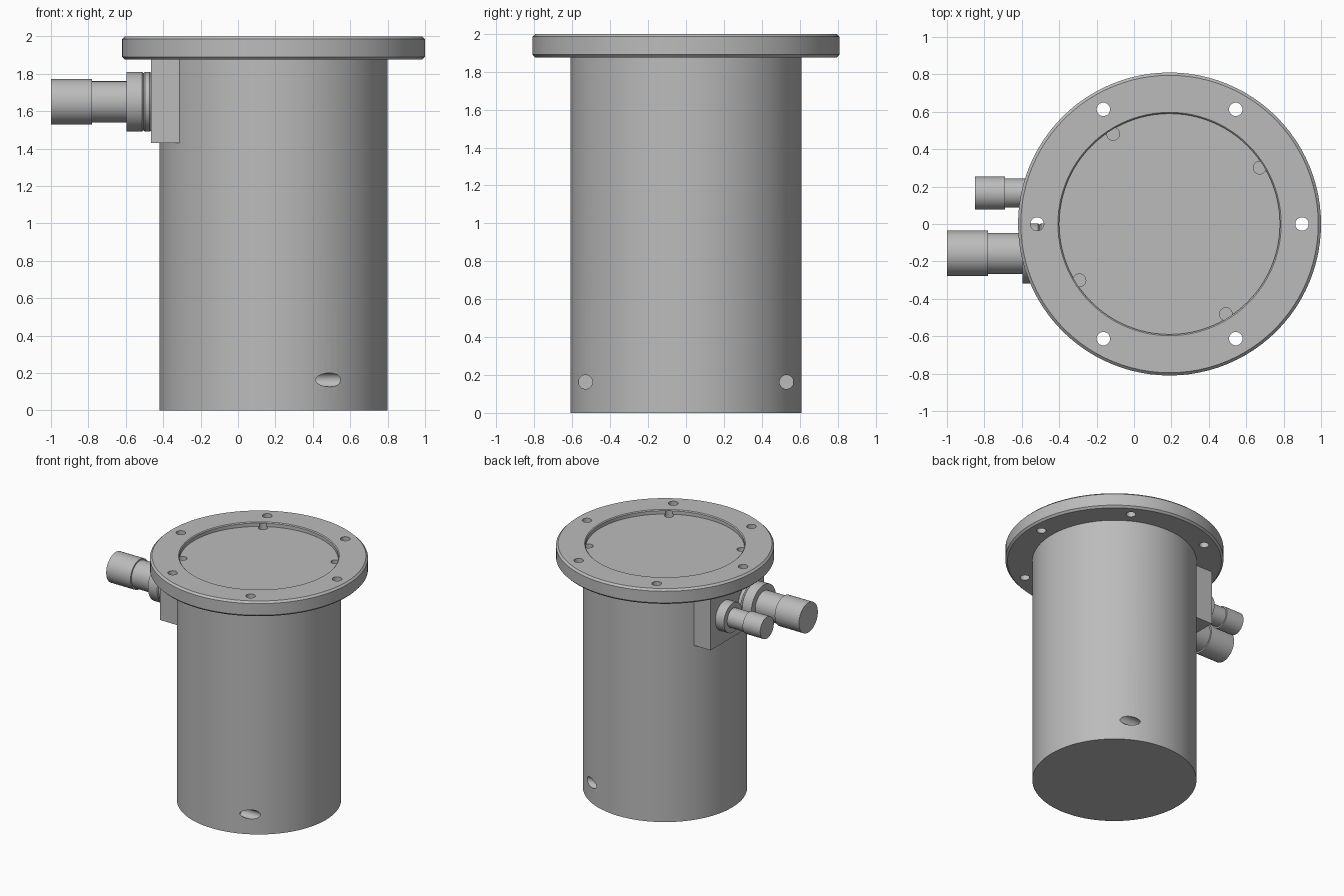
import bpy, bmesh, math
from mathutils import Matrix

cube = bpy.data.objects.get("Cube")
if cube:
    bpy.data.objects.remove(cube, do_unlink=True)

AXIS_X = 0.19          # centre line of the canister
PORT_Z = 1.65          # height of both connectors

metal = bpy.data.materials.new("grey_metal")
metal.use_nodes = True
metal.diffuse_color = (0.5, 0.5, 0.5, 1)
metal.node_tree.nodes["Principled BSDF"].inputs["Base Color"].default_value = (0.5, 0.5, 0.5, 1)


def finish(name, bm, matrix):
    bmesh.ops.recalc_face_normals(bm, faces=bm.faces)
    bm.transform(matrix)
    mesh = bpy.data.meshes.new(name)
    bm.to_mesh(mesh)
    bm.free()
    mesh.materials.append(metal)
    obj = bpy.data.objects.new(name, mesh)
    bpy.context.collection.objects.link(obj)
    return obj


def lathe(name, profile, matrix, steps=96):
    """Solid of revolution about z from (radius, height) points, capped at both ends."""
    bm = bmesh.new()
    rings = []
    for r, z in profile:
        rings.append([bm.verts.new((r * math.cos(a), r * math.sin(a), z))
                      for a in (2 * math.pi * i / steps for i in range(steps))])
    for low, high in zip(rings, rings[1:]):
        for i in range(steps):
            j = (i + 1) % steps
            bm.faces.new((low[i], low[j], high[j], high[i]))
    bm.faces.new(rings[0][::-1])
    bm.faces.new(rings[-1])
    return finish(name, bm, matrix)


def cut(target, cutters):
    """Subtract each cutter from the target, then discard it."""
    bpy.context.view_layer.objects.active = target
    for cutter in cutters:
        mod = target.modifiers.new("hole", 'BOOLEAN')
        mod.operation = 'DIFFERENCE'
        mod.solver = 'EXACT'
        mod.object = cutter
        bpy.ops.object.modifier_apply(modifier=mod.name)
        bpy.data.objects.remove(cutter, do_unlink=True)


def smooth(obj):
    bpy.ops.object.select_all(action='DESELECT')
    obj.select_set(True)
    bpy.context.view_layer.objects.active = obj
    bpy.ops.object.shade_smooth_by_angle(angle=math.radians(30))


def drill(radius, bottom, top, matrix):
    return lathe("drill", [(radius, bottom), (radius, top)], matrix, 32)


def on_circle(radius, degrees):
    a = math.radians(degrees)
    return Matrix.Translation((AXIS_X + radius * math.cos(a), radius * math.sin(a), 0))


centre = Matrix.Translation((AXIS_X, 0, 0))

# Main canister with two blind holes drilled sideways near the foot
body = lathe("canister_body", [(0.61, 0), (0.61, 1.88)], centre)
cut(body, [drill(0.037, 0.38, 0.9,
                 Matrix.Translation((0, y, 0.163)) @ Matrix.Rotation(math.pi / 2, 4, 'Y'))
           for y in (-0.53, 0.53)])

# Top flange with chamfered rim and sunken lid
flange = lathe("top_flange", [
    (0.795, 1.875), (0.81, 1.89), (0.81, 1.985), (0.795, 2.0),
    (0.597, 2.0), (0.59, 1.993), (0.59, 1.965)], centre)
bolt_holes = [drill(0.036, 1.8, 2.1, on_circle(0.708, 60 * k)) for k in range(6)]
lid_holes = [drill(0.034, 1.92, 1.99, on_circle(0.568, 32 + 90 * k)) for k in range(4)]
cut(flange, bolt_holes + lid_holes)

# Mounting block for the connectors
bm = bmesh.new()
bmesh.ops.create_cube(bm, size=1)
block = finish("connector_block", bm,
               Matrix.Translation((-0.2825, 0, 1.6525)) @ Matrix.Diagonal((0.365, 0.69, 0.445, 1)))

# Connectors pointing to the model's right, profiles run outward from the block
outward = Matrix.Rotation(-math.pi / 2, 4, 'Y')
large = lathe("large_connector", [
    (0.15, 0.46), (0.16, 0.472), (0.16, 0.498), (0.152, 0.505), (0.16, 0.512),
    (0.16, 0.595), (0.11, 0.595), (0.11, 0.78), (0.122, 0.78), (0.122, 1.0)],
    Matrix.Translation((0, -0.157, PORT_Z)) @ outward, 64)
small = lathe("small_connector", [
    (0.12, 0.46), (0.12, 0.543), (0.077, 0.543), (0.077, 0.69), (0.088, 0.69), (0.088, 0.85)],
    Matrix.Translation((0, 0.165, PORT_Z)) @ outward, 64)

for part in (body, flange, large, small):
    smooth(part)
